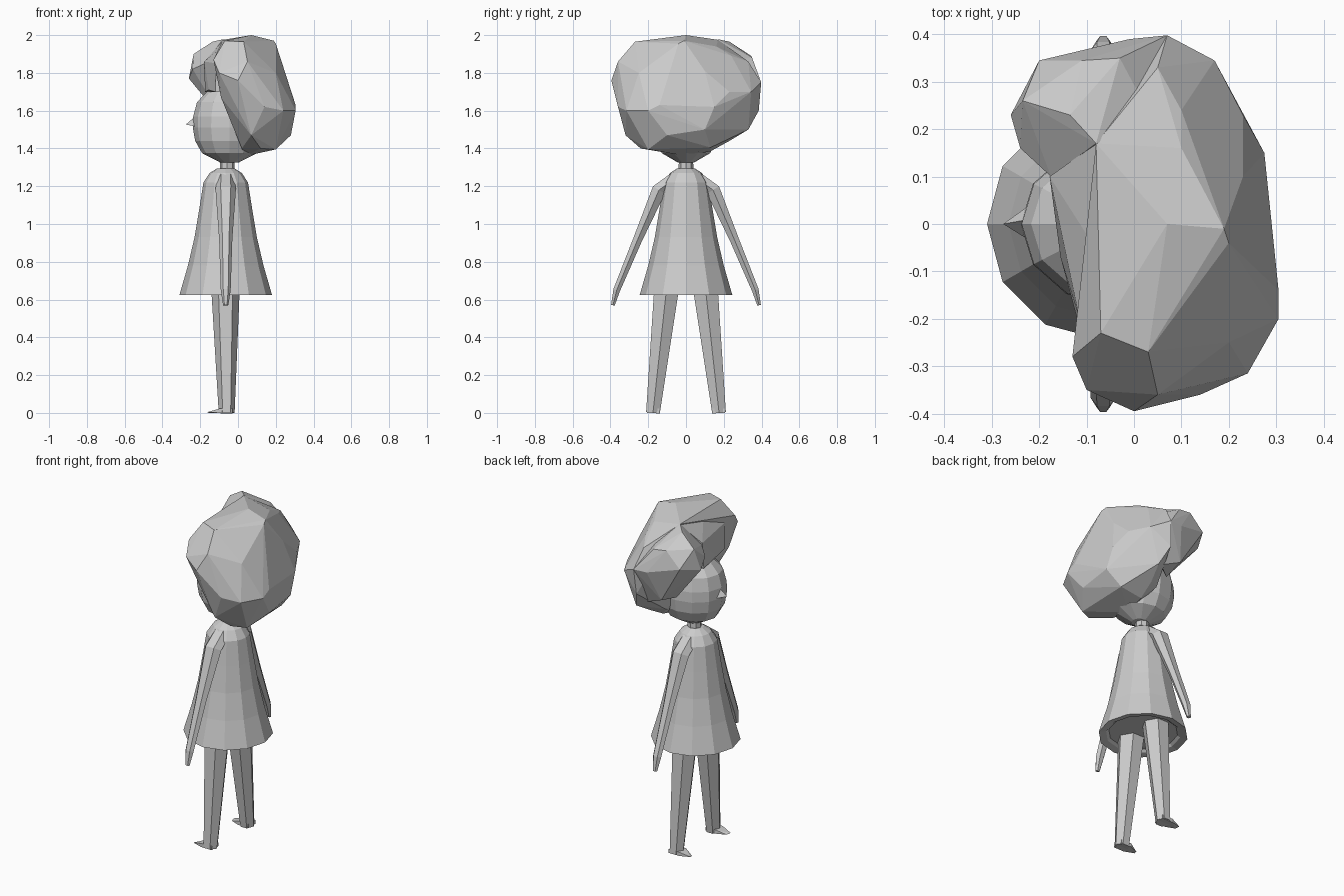
import bpy, bmesh, math
from mathutils import Vector

grey = bpy.data.materials.new("plain_grey")
grey.diffuse_color = (0.6, 0.6, 0.6, 1)
AXIS = -0.065  # body centre line in x; the figure looks towards -x


def finish(name, bm):
    bmesh.ops.recalc_face_normals(bm, faces=bm.faces)
    mesh = bpy.data.meshes.new(name)
    bm.to_mesh(mesh)
    bm.free()
    mesh.materials.append(grey)
    obj = bpy.data.objects.new(name, mesh)
    bpy.context.collection.objects.link(obj)
    return obj


def loft(name, rings, sides, wide=1.0, deep=1.0, straight=False):
    """Closed tube of (centre, radius) rings, square to the path or all level."""
    bm = bmesh.new()
    loops = []
    for i, (c, r) in enumerate(rings):
        a = Vector(rings[max(i - 1, 0)][0])
        b = Vector(rings[min(i + 1, len(rings) - 1)][0])
        d = Vector((0, 0, 1)) if straight else (b - a).normalized()
        u = Vector((1, 0, 0))
        v = d.cross(u).normalized()
        loops.append([bm.verts.new(Vector(c) + r * (wide * math.cos(t) * u + deep * math.sin(t) * v))
                      for t in (2 * math.pi * k / sides for k in range(sides))])
    for lo, hi in zip(loops, loops[1:]):
        for k in range(sides):
            n = (k + 1) % sides
            bm.faces.new((lo[k], lo[n], hi[n], hi[k]))
    bm.faces.new(loops[0])
    bm.faces.new(loops[-1])
    return finish(name, bm)


def hull(name, points):
    bm = bmesh.new()
    for p in points:
        bm.verts.new(p)
    res = bmesh.ops.convex_hull(bm, input=bm.verts)
    bmesh.ops.delete(bm, geom=[g for g in set(res["geom_interior"] + res["geom_unused"])
                               if isinstance(g, bmesh.types.BMVert)], context='VERTS')
    bmesh.ops.dissolve_limit(bm, angle_limit=math.radians(4), verts=bm.verts, edges=bm.edges)
    return finish(name, bm)


# Flared dress with a recessed underside
profile = [(0.19, 0.645), (0.205, 0.632), (0.245, 0.625), (0.2, 0.78), (0.165, 0.93),
           (0.14, 1.08), (0.118, 1.22), (0.085, 1.27), (0.045, 1.295)]
loft("dress", [((AXIS, 0, z), r) for r, z in profile], 12, straight=True)
loft("neck", [((-0.057, 0, 1.27), 0.04), ((-0.057, 0, 1.36), 0.037)], 8)

# Arms, legs and feet on both sides
for s, side in ((-1, "right"), (1, "left")):
    arm = [(0.06, 1.24, 0.04), (0.143, 1.18, 0.043), (0.255, 0.92, 0.028),
           (0.367, 0.65, 0.021), (0.387, 0.57, 0.011)]
    loft(side + "_arm", [((AXIS, s * y, z), r) for y, z, r in arm], 6, wide=1.25)
    loft(side + "_leg", [((-0.06, s * 0.175, 0), 0.042), ((-0.066, s * 0.106, 0.63), 0.074),
                         ((-0.066, s * 0.103, 0.665), 0.076)], 6)
    hull(side + "_foot", [(-0.163, s * 0.19, 0.004), (-0.155, s * 0.165, 0)] +
         [(x, s * y, z) for x in (-0.1, -0.03) for y in (0.143, 0.207) for z in (0, 0.022)])

# Head, slightly narrow with a full jaw, and a small pointed nose
skull = [(0.05, 1.326), (0.145, 1.375), (0.182, 1.44), (0.194, 1.51), (0.192, 1.57),
         (0.172, 1.645), (0.12, 1.7), (0.04, 1.725)]
loft("head", [((-0.045, 0, z), r) for r, z in skull], 12, deep=0.88, straight=True)
hull("nose", [(-0.276, 0, 1.527), (-0.22, 0.01, 1.575), (-0.22, -0.035, 1.515),
              (-0.22, 0.04, 1.515), (-0.18, 0, 1.53)])

# Big faceted hair mass
crown = [(0.07, 0, 2.0), (0.19, -0.01, 1.97), (0.2, -0.04, 1.955), (-0.05, -0.1, 1.975),
         (-0.08, 0.17, 1.975), (0.1, 0.16, 1.94), (0.09, -0.16, 1.965), (-0.07, -0.23, 1.97),
         (0.03, -0.27, 1.965), (0.1, 0.24, 1.89), (0.05, 0.33, 1.86)]
sides = [(-0.13, -0.28, 1.87), (-0.1, -0.35, 1.8), (0.05, -0.36, 1.86), (0, -0.395, 1.76),
         (0.14, -0.36, 1.62), (0.24, -0.315, 1.6), (0.305, -0.2, 1.6), (0.305, -0.14, 1.63),
         (0.2, -0.25, 1.8), (0.245, -0.08, 1.81), (0.23, 0.1, 1.81), (0.275, 0.15, 1.62),
         (0.23, 0.23, 1.7), (0.17, 0.345, 1.7), (0.07, 0.398, 1.75), (0.06, 0.385, 1.6),
         (-0.09, -0.28, 1.67)]
underside = [(0.28, -0.1, 1.47), (0.28, 0.1, 1.5), (0.2, -0.2, 1.395), (0.2, 0.13, 1.405),
             (0.12, -0.24, 1.4), (0.07, -0.32, 1.47), (0.02, -0.15, 1.4), (0.04, 0, 1.36),
             (0.06, 0.13, 1.385), (0, 0.19, 1.45), (0.07, 0.23, 1.44), (0.1, 0.33, 1.5)]
hull("hair_mass", crown + sides + underside)

# Fringe swept forward over one brow, and a lock joining it to the other side
hull("hair_tuft", [(-0.24, 0.16, 1.82), (-0.235, 0.26, 1.9), (-0.175, 0.1, 1.85),
                   (-0.08, 0.17, 1.978), (-0.135, 0.23, 1.965), (-0.26, 0.23, 1.77),
                   (-0.2, 0.345, 1.8), (-0.11, 0.345, 1.89), (-0.03, 0.35, 1.88),
                   (-0.18, 0.2, 1.69), (-0.06, 0.32, 1.57), (-0.07, 0.19, 1.54),
                   (-0.01, 0.39, 1.75), (0.07, 0.398, 1.75), (0.06, 0.3, 1.52),
                   (0.06, 0.2, 1.7), (0.05, 0.2, 1.88)])
hull("hair_front_lock", [(-0.178, 0.1, 1.86), (-0.175, 0.08, 1.7), (-0.155, -0.07, 1.71),
                         (-0.165, 0.02, 1.84), (-0.12, -0.2, 1.7), (-0.05, -0.1, 1.965),
                         (-0.115, -0.2, 1.85), (-0.08, 0.17, 1.97), (0.05, 0.15, 1.7),
                         (0.05, -0.2, 1.7)])
